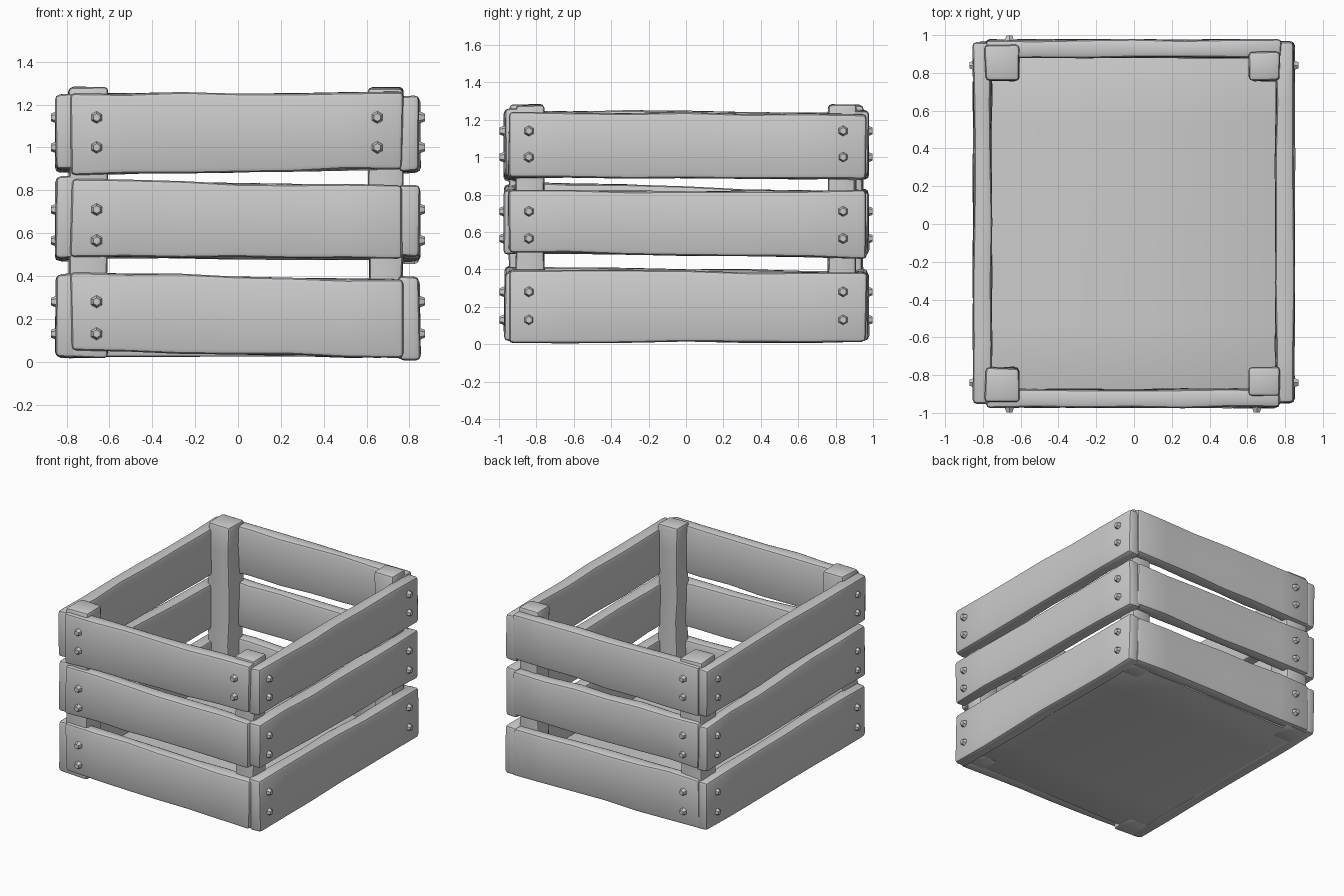
import bpy, bmesh, math, random
from mathutils import Vector, Matrix

random.seed(4)
cube = bpy.data.objects.get("Cube")
if cube:
    bpy.data.objects.remove(cube, do_unlink=True)

# One plain grey for the whole crate
grey = bpy.data.materials.new("plain_grey")
grey.use_nodes = True
colour = (0.6, 0.6, 0.6, 1)
grey.diffuse_color = colour
grey.node_tree.nodes["Principled BSDF"].inputs["Base Color"].default_value = colour


def finish(name, bm, angle=40):
    bmesh.ops.recalc_face_normals(bm, faces=bm.faces)
    mesh = bpy.data.meshes.new(name)
    bm.to_mesh(mesh)
    bm.free()
    mesh.materials.append(grey)
    obj = bpy.data.objects.new(name, mesh)
    bpy.context.collection.objects.link(obj)
    bpy.ops.object.select_all(action='DESELECT')
    obj.select_set(True)
    bpy.context.view_layer.objects.active = obj
    bpy.ops.object.shade_smooth_by_angle(angle=math.radians(angle))
    return obj


def worn_box(name, shape, cuts, axis, wear, bevel):
    """Unit cube cut across one axis, mapped by shape(), roughened and rounded."""
    bm = bmesh.new()
    bmesh.ops.create_cube(bm, size=1)
    normal = Vector((axis == 0, axis == 1, axis == 2))
    for i in range(1, cuts):
        bmesh.ops.bisect_plane(bm, geom=bm.verts[:] + bm.edges[:] + bm.faces[:],
                               plane_co=normal * (i / cuts - 0.5), plane_no=normal)
    for v in bm.verts:
        rough = Vector([random.uniform(-wear, wear) for _ in range(3)])
        v.co = shape(v.co + Vector((0.5, 0.5, 0.5))) + rough
    bm.normal_update()
    edges = [e for e in bm.edges if e.calc_face_angle(0) > 1]
    bmesh.ops.bevel(bm, geom=edges, offset=bevel, segments=2, profile=0.5,
                    affect='EDGES', clamp_overlap=True)
    return finish(name, bm)


def plank(name, along_x, start, end, inner, outer, low, high):
    """Slat whose bottom and top heights run from one end to the other."""
    def shape(c):
        along = start + (end - start) * c.x
        across = inner + (outer - inner) * c.y
        bottom = low[0] + (low[1] - low[0]) * c.x
        top = high[0] + (high[1] - high[0]) * c.x
        z = bottom + (top - bottom) * c.z
        return Vector((along, across, z) if along_x else (across, along, z))
    return worn_box(name, shape, 6, 0, 0.006, 0.022)


def block(name, lo, hi, cuts, axis, wear, bevel):
    def shape(c):
        return Vector([a + (b - a) * t for a, b, t in zip(lo, hi, c)])
    return worn_box(name, shape, cuts, axis, wear, bevel)


# Slats: bottom heights and top heights at the two ends, for each level
levels = ("bottom", "middle", "top")
front = [((.05, .02), (.42, .38)), ((.49, .48), (.85, .82)), ((.87, .90), (1.25, 1.26))]
back = [((.03, .02), (.40, .38)), ((.48, .48), (.83, .81)), ((.88, .90), (1.25, 1.25))]
left = [((.01, .01), (.40, .38)), ((.49, .46), (.82, .82)), ((.89, .88), (1.24, 1.23))]
right = [((.02, .02), (.41, .39)), ((.48, .47), (.87, .81)), ((.90, .88), (1.25, 1.24))]
for i, level in enumerate(levels):
    plank(f"front_{level}_slat", True, -.78, .77, -.875, -.97, *front[i])
    plank(f"back_{level}_slat", True, -.79, .78, .88, .975, *back[i])
    plank(f"left_{level}_slat", False, -.95, .965, .75, .85, *left[i])
    plank(f"right_{level}_slat", False, -.95, .965, -.755, -.85, *right[i])

# Corner posts
for side, sx in (("left", 1), ("right", -1)):
    for end, sy in (("front", -1), ("back", 1)):
        xs = sorted((sx * .61, sx * (.77 if sx > 0 else .79)))
        ys = sorted((sy * .76, sy * (.91 if sx > 0 else .945)))
        block(f"{end}_{side}_post", (xs[0], ys[0], .02), (xs[1], ys[1], 1.28),
              7, 2, .006, .02)

# Floor board
block("floor", (-.77, -.89, .025), (.77, .89, .075), 5, 1, .004, .01)


def rivet(name, place, outward):
    """Low faceted stud on the face of a slat."""
    bm = bmesh.new()
    turn = Vector(outward).to_track_quat('Z', 'Y').to_matrix().to_4x4()
    bmesh.ops.create_cone(bm, cap_ends=True, segments=6, radius1=.034,
                          radius2=.018, depth=.04,
                          matrix=Matrix.Translation(place) @ turn)
    finish(name, bm, 30)


# Rivets: a pair at the slat ends on each side
for i, level in enumerate(levels):
    for j, z in enumerate((.13 + .435 * i, .28 + .43 * i)):
        for sy, end in ((-1, "front"), (1, "back")):
            rivet(f"{end}_{level}_rivet_{j}", (-.66, sy * .978, z), (0, sy, 0))
            for sx, side in ((1, "left"), (-1, "right")):
                rivet(f"{side}_{end}_{level}_rivet_{j}",
                      (sx * .852, sy * .84, z), (sx, 0, 0))
        if level == "top":
            rivet(f"front_left_{level}_rivet_{j}", (.65, -.978, z), (0, -1, 0))
